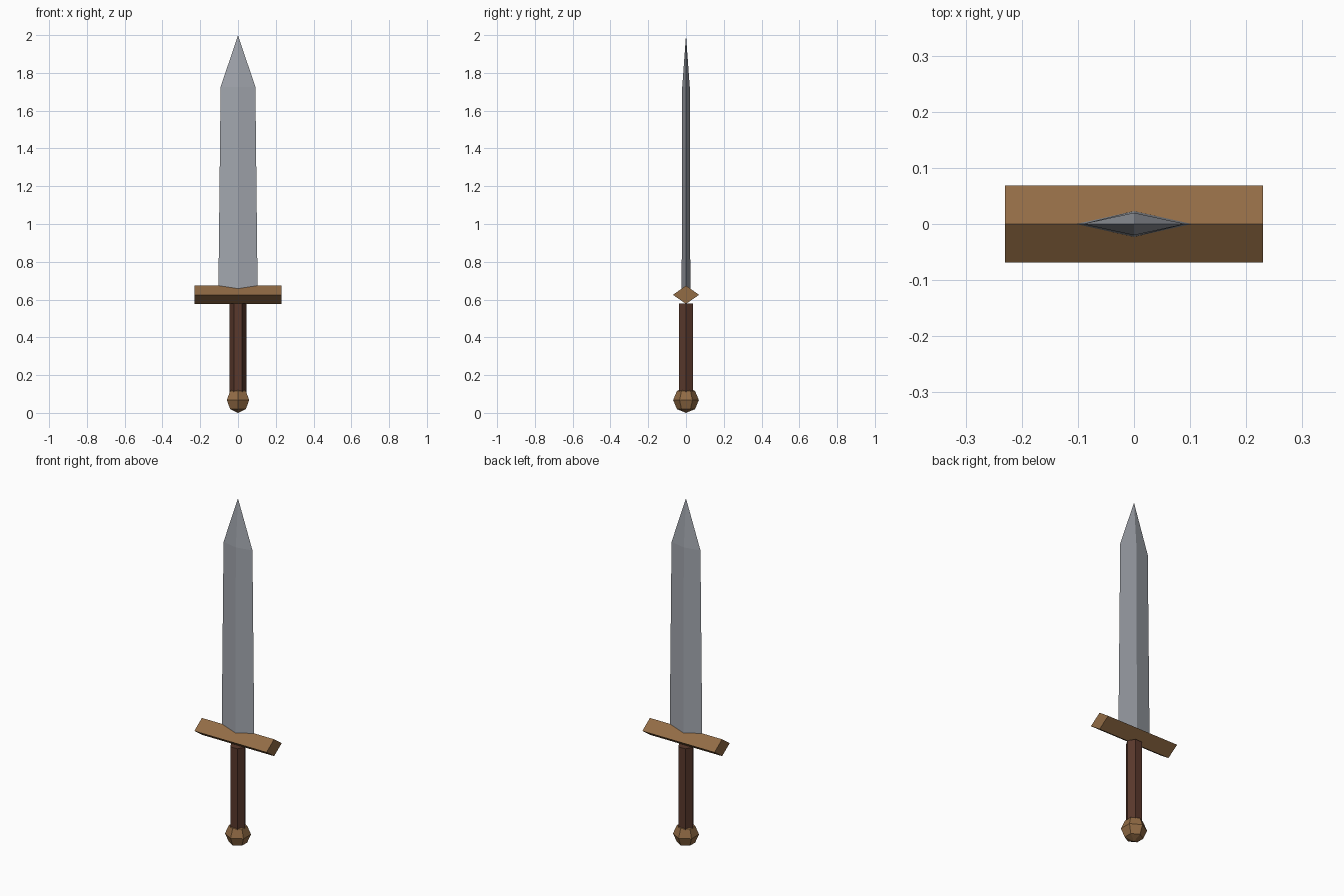
import bpy
import bmesh
from math import cos, sin, pi

if "Cube" in bpy.data.objects:
    bpy.data.objects.remove(bpy.data.objects["Cube"])


def material(name, color):
    mat = bpy.data.materials.new(name)
    mat.diffuse_color = (*color, 1)
    mat.use_nodes = True
    mat.node_tree.nodes["Principled BSDF"].inputs["Base Color"].default_value = mat.diffuse_color
    return mat


def loft(name, rings, mat):
    """Join successive cross-sections; a one-point section makes a tip."""
    bm = bmesh.new()
    loops = [[bm.verts.new(p) for p in ring] for ring in rings]
    for a, b in zip(loops, loops[1:]):
        n = max(len(a), len(b))
        for i in range(n):
            j = (i + 1) % n
            quad = [a[i % len(a)], a[j % len(a)], b[j % len(b)], b[i % len(b)]]
            bm.faces.new(list(dict.fromkeys(quad)))
    for end in (loops[0], loops[-1]):
        if len(end) > 2:
            bm.faces.new(end)
    bmesh.ops.recalc_face_normals(bm, faces=bm.faces)
    mesh = bpy.data.meshes.new(name)
    bm.to_mesh(mesh)
    bm.free()
    obj = bpy.data.objects.new(name, mesh)
    bpy.context.collection.objects.link(obj)
    mesh.materials.append(mat)
    return obj


def diamond(rx, ry, z):
    return [(rx, 0, z), (0, ry, z), (-rx, 0, z), (0, -ry, z)]


def hexagon(r, z, turn=0.0):
    return [(r * cos(turn + i * pi / 3), r * sin(turn + i * pi / 3), z) for i in range(6)]


steel = material("steel", (0.36, 0.38, 0.42))
bronze = material("bronze", (0.29, 0.15, 0.06))
leather = material("leather", (0.10, 0.04, 0.025))

# Blade: tapering diamond section ending in a point
loft("blade", [diamond(0.104, 0.023, 0.63), diamond(0.092, 0.02, 1.725), [(0, 0, 2.0)]], steel)

# Crossguard: diamond bar along x
loft("crossguard",
     [[(x, 0.069, 0.625), (x, 0, 0.674), (x, -0.069, 0.625), (x, 0, 0.577)]
      for x in (-0.23, 0.23)], bronze)

# Grip: six-sided rod
loft("grip", [hexagon(0.044, 0.09), hexagon(0.044, 0.578)], leather)

# Pommel: six-sided low-poly ball
R = 0.068
pommel = [[(0, 0, 0)]]
for lat in (-pi / 4, 0, pi / 4):
    pommel.append(hexagon(R * cos(lat), R + R * sin(lat), pi / 6))
pommel.append([(0, 0, 2 * R)])
loft("pommel", pommel, bronze)
